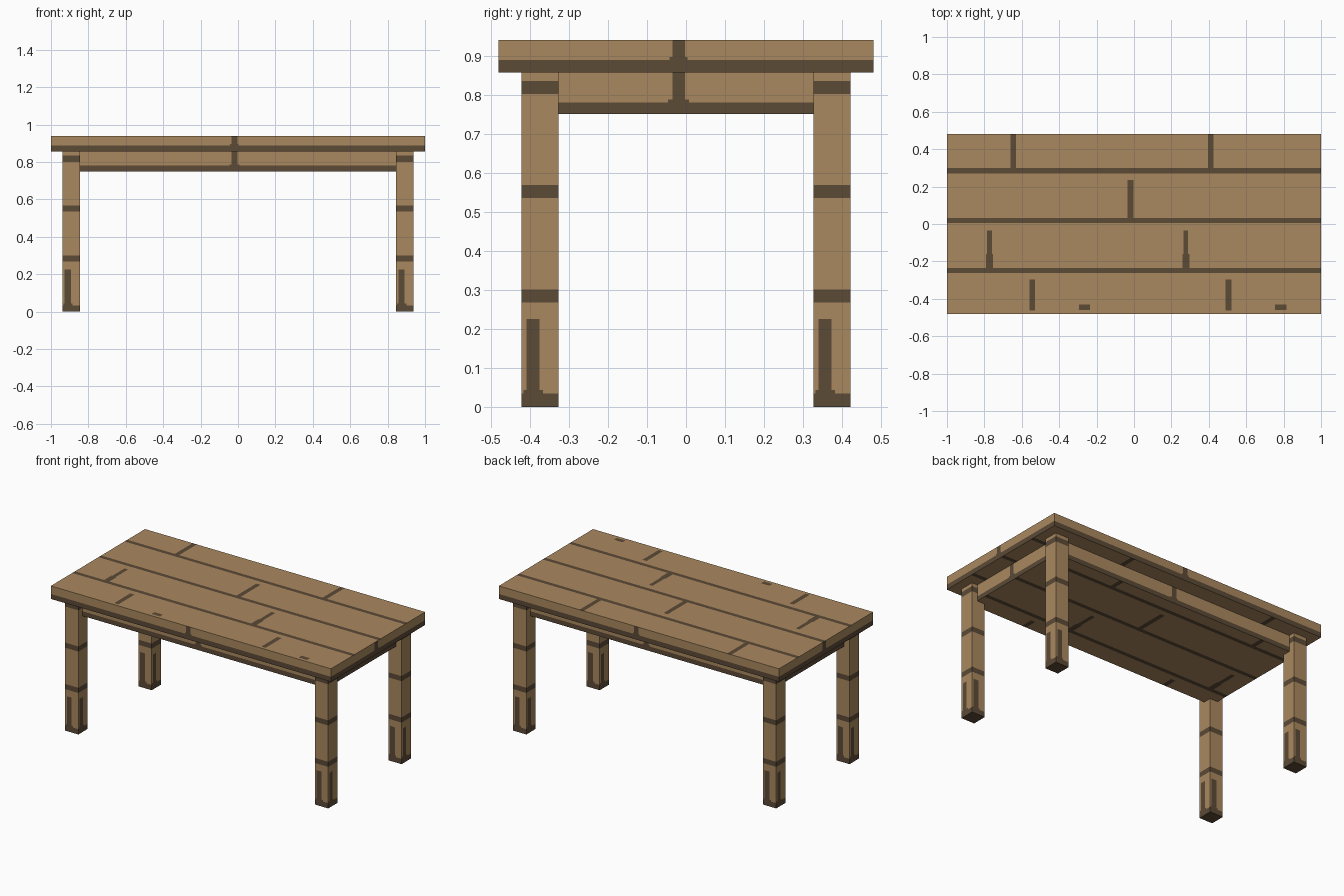
import bpy, bmesh
from mathutils import Vector

if "Cube" in bpy.data.objects:
    bpy.data.objects.remove(bpy.data.objects["Cube"])


def material(name, rgb):
    m = bpy.data.materials.new(name)
    m.diffuse_color = (*rgb, 1.0)
    m.use_nodes = True
    m.node_tree.nodes["Principled BSDF"].inputs["Base Color"].default_value = m.diffuse_color
    return m


TAN = material("tan wood", (0.402, 0.250, 0.115))
DARK = material("dark brown wood", (0.107, 0.069, 0.037))

# Plank pattern seen on horizontal faces: (x0, x1, y0, y1)
PLANKS = [(-1, 1, y - 0.014, y + 0.014) for y in (0.285, 0.019, -0.248)]
PLANKS += [(x - 0.015, x + 0.015, 0.299, 0.48) for x in (-0.645, 0.41)]
PLANKS += [(-0.034, -0.004, 0.033, 0.235)]
for dx in (0, 1.05):
    PLANKS += [
        (-0.786 + dx, -0.76 + dx, -0.234, -0.035),
        (-0.792 + dx, -0.754 + dx, -0.234, -0.16),
        (-0.56 + dx, -0.53 + dx, -0.462, -0.298),
        (-0.295 + dx, -0.235 + dx, -0.46, -0.43),
    ]


def inside(a, b, r):
    return r[0] < a < r[1] and r[2] < b < r[3]


def painted_box(name, lo, hi, bands, marks, planks=(), dark_base=False):
    """Box cut along its pattern. bands: (z0, z1) all round; marks: (u0, u1, z0, z1)
    with u measured rightwards from the centre of each side face."""
    lo, hi = Vector(lo), Vector(hi)
    c = (lo + hi) / 2
    bm = bmesh.new()
    bmesh.ops.create_cube(bm, size=1)
    for v in bm.verts:
        v.co = Vector([c[i] + v.co[i] * (hi[i] - lo[i]) for i in range(3)])
    cuts = [set(), set(), {z for b in bands for z in b}]
    for u0, u1, z0, z1 in marks:
        cuts[2] |= {z0, z1}
        for i in (0, 1):
            cuts[i] |= {round(c[i] + s * u, 4) for u in (u0, u1) for s in (-1, 1)}
    for x0, x1, y0, y1 in planks:
        cuts[0] |= {x0, x1}
        cuts[1] |= {y0, y1}
    for i in range(3):
        no = Vector([float(i == j) for j in range(3)])
        for k in sorted(cuts[i]):
            if lo[i] + 1e-4 < k < hi[i] - 1e-4:
                bmesh.ops.bisect_plane(bm, geom=bm.verts[:] + bm.edges[:] + bm.faces[:],
                                       plane_co=no * k, plane_no=no)
    bm.normal_update()
    for f in bm.faces:
        p, n = f.calc_center_median(), f.normal
        if abs(n.z) > 0.5:
            dark = any(inside(p.x, p.y, r) for r in planks) or (dark_base and n.z < 0)
        else:
            u = -(p.x - c.x) * n.y + (p.y - c.y) * n.x
            dark = any(a < p.z < b for a, b in bands) or any(inside(u, p.z, r) for r in marks)
        f.material_index = int(dark)
    me = bpy.data.meshes.new(name)
    bm.to_mesh(me)
    bm.free()
    me.materials.append(TAN)
    me.materials.append(DARK)
    ob = bpy.data.objects.new(name, me)
    bpy.context.collection.objects.link(ob)
    return ob


# Table top slab
painted_box("table_top", (-1, -0.48, 0.856), (1, 0.48, 0.94), [(0.856, 0.888)],
            [(-0.034, -0.002, 0.888, 0.94), (-0.042, 0.004, 0.888, 0.896)], PLANKS)

# Solid apron block under the top
painted_box("apron", (-0.9, -0.38, 0.75), (0.9, 0.38, 0.856), [(0.75, 0.78)],
            [(-0.034, -0.002, 0.78, 0.856), (-0.046, 0.008, 0.78, 0.787)], PLANKS)

# Four legs with dark bands and a slot mark near each foot
BANDS = [(0, 0.034), (0.268, 0.301), (0.535, 0.568), (0.801, 0.835)]
SLOT = [(-0.035, -0.001, 0.034, 0.225), (-0.042, 0.008, 0.034, 0.044)]
for side, sx in (("left", -1), ("right", 1)):
    for end, sy in (("front", -1), ("back", 1)):
        x, y = sx * 0.892, sy * 0.374
        painted_box(f"{end}_{side}_leg", (x - 0.047, y - 0.047, 0), (x + 0.047, y + 0.047, 0.856),
                    BANDS, SLOT, dark_base=True)
